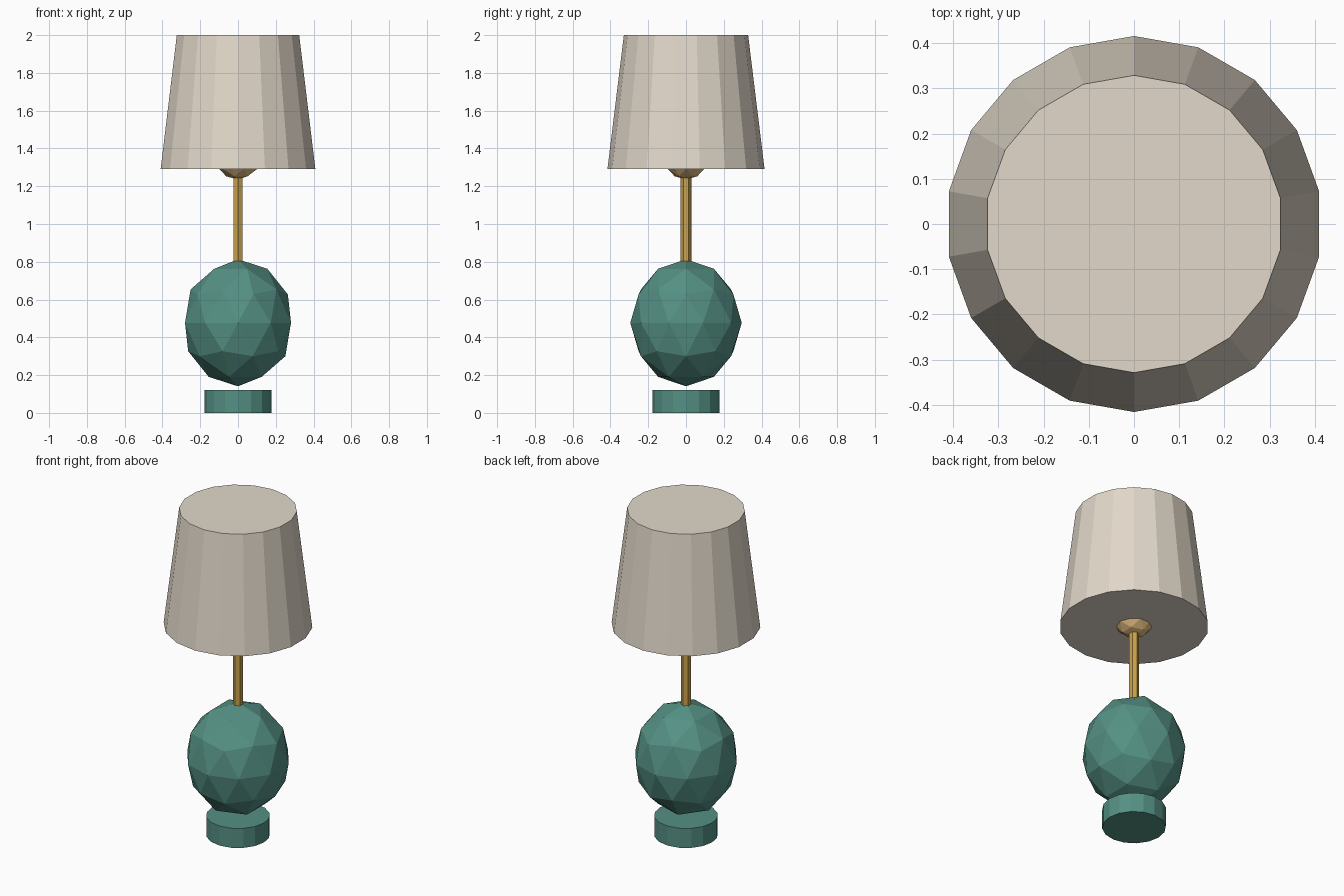
import bpy

if "Cube" in bpy.data.objects:
    bpy.data.objects.remove(bpy.data.objects["Cube"], do_unlink=True)


def material(name, rgb):
    mat = bpy.data.materials.new(name)
    mat.use_nodes = True
    color = (*rgb, 1.0)
    mat.diffuse_color = color
    mat.node_tree.nodes["Principled BSDF"].inputs["Base Color"].default_value = color
    return mat


def finish(name, mat):
    obj = bpy.context.object
    obj.name = name
    obj.data.name = name
    obj.data.materials.append(mat)
    return obj


def frustum(name, mat, sides, r_low, r_high, z_low, z_high):
    bpy.ops.mesh.primitive_cone_add(
        vertices=sides, radius1=r_low, radius2=r_high,
        depth=z_high - z_low, location=(0, 0, (z_low + z_high) / 2))
    return finish(name, mat)


def faceted_ball(name, mat, radius, height_scale, z):
    bpy.ops.mesh.primitive_ico_sphere_add(
        subdivisions=2, radius=radius, location=(0, 0, z))
    bpy.context.object.scale.z = height_scale
    return finish(name, mat)


teal = material("teal ceramic", (0.09, 0.28, 0.23))
brass = material("brass", (0.6, 0.37, 0.075))
glow = material("warm bulb glass", (0.8, 0.52, 0.22))
linen = material("linen", (0.76, 0.69, 0.59))

# Foot and faceted body
frustum("base", teal, 16, 0.178, 0.178, 0, 0.12)
faceted_ball("body", teal, 0.295, 1.14, 0.477)

# Stem and bulb
frustum("stem", brass, 6, 0.028, 0.028, 0.78, 1.3)
faceted_ball("bulb", glow, 0.12, 1, 1.355)

# Closed tapered shade
frustum("shade", linen, 18, 0.416, 0.329, 1.29, 2)
